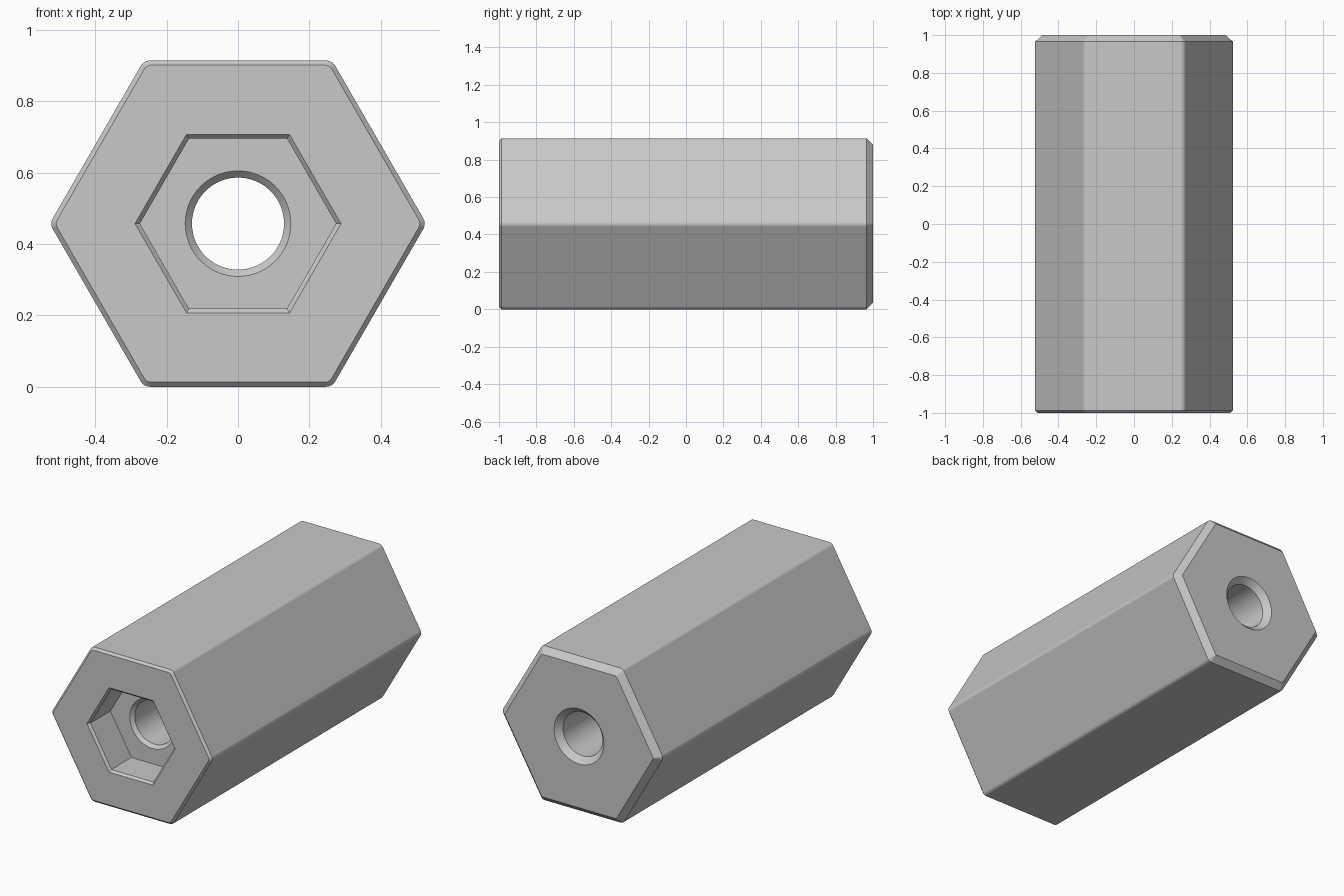
import bpy, bmesh
from math import cos, sin, radians

cube = bpy.data.objects.get("Cube")
if cube:
    bpy.data.objects.remove(cube, do_unlink=True)

PER_CORNER = 9          # points per hexagon corner, odd so one lands on it
CENTRE_Z = 0.457
COS30 = cos(radians(30))


def round_hex(apothem, radius):
    """Hexagon outline with a small arc at every corner."""
    pts = []
    for corner in range(6):
        a = radians(60 * corner)
        reach = (apothem - radius) / COS30
        for j in range(PER_CORNER):
            b = a + radians(60 * j / (PER_CORNER - 1) - 30)
            pts.append((reach * cos(a) + radius * cos(b),
                        reach * sin(a) + radius * sin(b)))
    return pts


def polar(radius_at):
    """Outline whose radius depends on the angle from the nearest corner."""
    pts = []
    for corner in range(6):
        for j in range(PER_CORNER):
            t = 60 * (j - PER_CORNER // 2) / PER_CORNER
            a, r = radians(60 * corner + t), radius_at(t)
            pts.append((r * cos(a), r * sin(a)))
    return pts


def sharp_hex(apothem):
    return polar(lambda t: apothem / cos(radians(30 - abs(t))))


def circle(radius):
    return polar(lambda t: radius)


# Outlines in order: outside front to back, then back through the bore and socket
rings = [
    (round_hex(0.444, 0.022), -1.0),
    (round_hex(0.457, 0.03), -0.987),
    (round_hex(0.457, 0.03), 0.965),
    (round_hex(0.422, 0.006), 1.0),
    (circle(0.163), 1.0),
    (circle(0.129), 0.965),
    (circle(0.129), -0.781),
    (circle(0.148), -0.8),
    (sharp_hex(0.238), -0.8),
    (sharp_hex(0.238), -0.987),
    (sharp_hex(0.25), -1.0),
]

bm = bmesh.new()
loops = [[bm.verts.new((x, y, z + CENTRE_Z)) for x, z in pts] for pts, y in rings]
for i, ring in enumerate(loops):
    following = loops[(i + 1) % len(loops)]
    for j in range(len(ring)):
        k = (j + 1) % len(ring)
        bm.faces.new((ring[j], ring[k], following[k], following[j]))
bmesh.ops.recalc_face_normals(bm, faces=bm.faces)
mesh = bpy.data.meshes.new("hex_standoff")
bm.to_mesh(mesh)
bm.free()

# Plain grey material
grey = bpy.data.materials.new("light_grey")
grey.use_nodes = True
colour = (0.58, 0.58, 0.58, 1)
grey.diffuse_color = colour
grey.node_tree.nodes["Principled BSDF"].inputs["Base Color"].default_value = colour
mesh.materials.append(grey)

standoff = bpy.data.objects.new("hex_standoff", mesh)
bpy.context.collection.objects.link(standoff)
bpy.ops.object.select_all(action='DESELECT')
standoff.select_set(True)
bpy.context.view_layer.objects.active = standoff
bpy.ops.object.shade_smooth_by_angle(angle=radians(25))

# Keep the broad faces flat beside the rounded corners
weighted = standoff.modifiers.new("flat_sides", 'WEIGHTED_NORMAL')
weighted.keep_sharp = True
